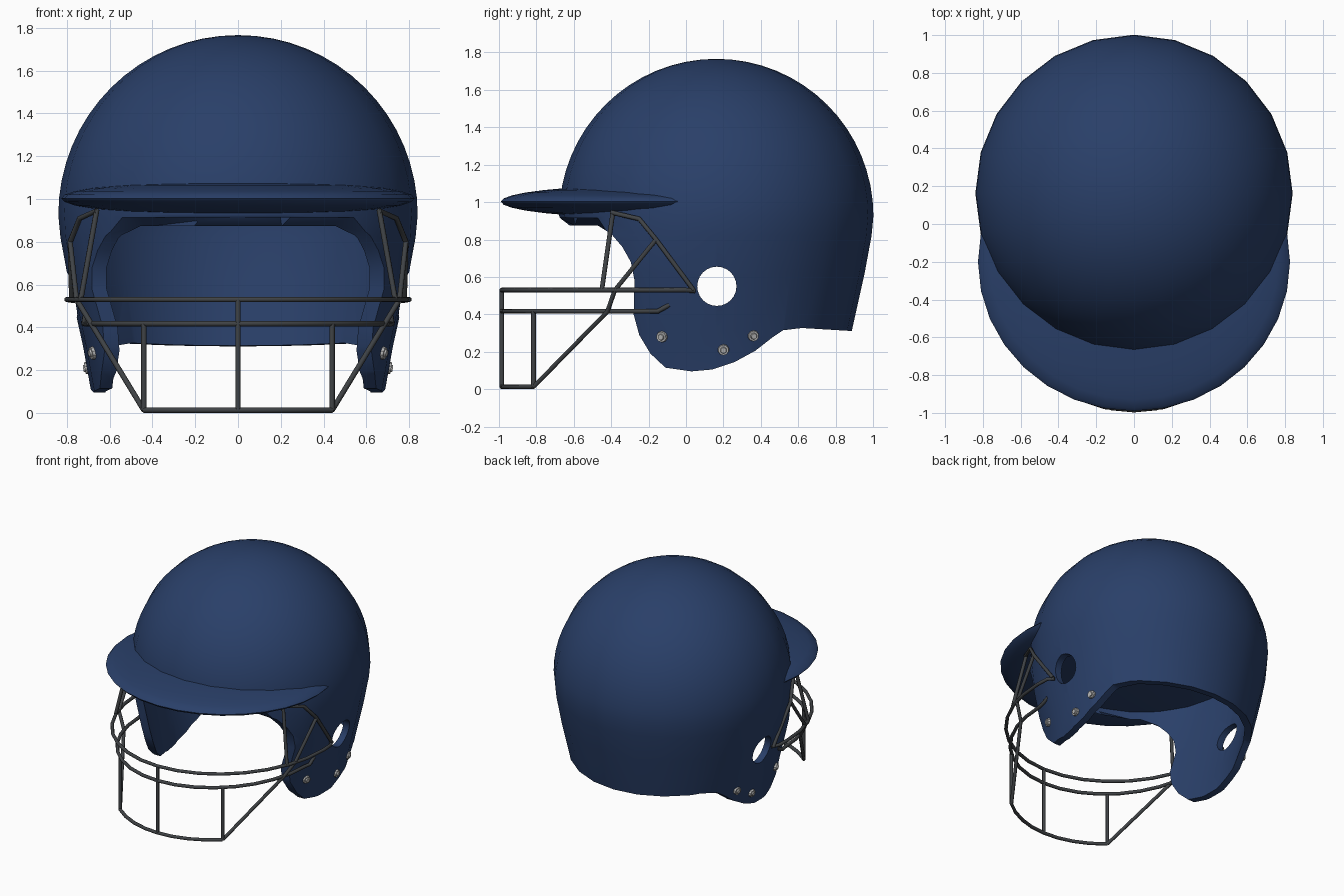
import bpy, bmesh, math
from mathutils import Vector, Matrix

if "Cube" in bpy.data.objects:
    bpy.data.objects.remove(bpy.data.objects["Cube"])

def material(name, rgb):
    m = bpy.data.materials.new(name)
    m.diffuse_color = (*rgb, 1)
    m.use_nodes = True
    m.node_tree.nodes["Principled BSDF"].inputs["Base Color"].default_value = m.diffuse_color
    return m

NAVY = material("navy_blue", (0.0225, 0.050, 0.140))
WIRE = material("dark_grey_wire", (0.050, 0.055, 0.06))
STEEL = material("steel", (0.46, 0.46, 0.46))
CY = 0.162          # shell axis in y
EQ = 0.926          # height of the widest ring
R = 0.84            # shell radius
THICK = 0.052       # shell wall

def to_object(name, bm, mat):
    bmesh.ops.recalc_face_normals(bm, faces=bm.faces)
    me = bpy.data.meshes.new(name)
    bm.to_mesh(me)
    bm.free()
    me.materials.append(mat)
    ob = bpy.data.objects.new(name, me)
    bpy.context.collection.objects.link(ob)
    return ob

def activate(ob):
    bpy.ops.object.select_all(action='DESELECT')
    ob.select_set(True)
    bpy.context.view_layer.objects.active = ob

def smooth(ob, deg=35):
    activate(ob)
    bpy.ops.object.shade_smooth_by_angle(angle=math.radians(deg))

def cut(ob, cutter):
    mod = ob.modifiers.new("cut", 'BOOLEAN')
    mod.operation, mod.solver, mod.object = 'DIFFERENCE', 'EXACT', cutter
    activate(ob)
    bpy.ops.object.modifier_apply(modifier=mod.name)
    bpy.data.objects.remove(cutter)

def flare(y, z):
    """Sideways scale that keeps the front of the ear flaps straighter."""
    t = min(max((CY - y) / 0.42, 0), 1)
    return 1 + 0.07 * t * t * min(max((0.92 - z) / 0.4, 0), 1)

def lathe(name, profile, mat):
    """Revolve a closed (radius, z) loop that starts and ends on the axis."""
    bm = bmesh.new()
    vs = [bm.verts.new((r, CY, z)) for r, z in profile]
    es = [bm.edges.new(p) for p in zip(vs, vs[1:])]
    bmesh.ops.spin(bm, geom=vs + es, cent=(0, CY, 0), axis=(0, 0, 1),
                   angle=math.tau, steps=24, use_duplicate=False)
    bmesh.ops.remove_doubles(bm, verts=bm.verts, dist=1e-4)
    return to_object(name, bm, mat)

SKIRT = [(0.83, 0.82), (0.793, 0.62), (0.724, 0.31), (0.676, 0.04)]

def dome(inset):
    """Half outline from crown to lower rim, moved inward by inset."""
    n = 16
    top = [((R - inset) * math.sin(i / n * math.pi / 2),
            EQ + (R - inset) * math.cos(i / n * math.pi / 2)) for i in range(n + 1)]
    return top + [(r - inset, z) for r, z in SKIRT]

# Shell: hollow dome with a tapering skirt
shell = lathe("helmet_shell", dome(0) + dome(THICK)[::-1], NAVY)

# Face opening, ear flaps and nape line, cut by one side outline
outline = [(-1.3, -0.3), (-1.3, 0.876), (-0.47, 0.874),
           (-0.40, 0.83), (-0.34, 0.76), (-0.295, 0.68), (-0.275, 0.58), (-0.28, 0.40),
           (-0.25, 0.29), (-0.19, 0.19), (-0.11, 0.115), (0.03, 0.095), (0.14, 0.105),
           (0.26, 0.145), (0.37, 0.205), (0.46, 0.275), (0.52, 0.315), (0.62, 0.327),
           (0.90, 0.31), (1.3, 0.31), (1.3, -0.3)]
bm = bmesh.new()
face = bm.faces.new([bm.verts.new((-1.2, y, z)) for y, z in outline])
ext = bmesh.ops.extrude_face_region(bm, geom=[face])
bmesh.ops.translate(bm, vec=(2.4, 0, 0),
                    verts=[g for g in ext["geom"] if isinstance(g, bmesh.types.BMVert)])
cut(shell, to_object("opening_cutter", bm, NAVY))

# Ear holes through both sides
bm = bmesh.new()
bmesh.ops.create_cone(bm, cap_ends=True, segments=24, radius1=0.105, radius2=0.105, depth=2.4,
                      matrix=Matrix.Translation((0, 0.165, 0.55)) @ Matrix.Rotation(math.pi / 2, 4, 'Y'))
cut(shell, to_object("ear_hole_cutter", bm, NAVY))
for v in shell.data.vertices:
    x, y, z = v.co
    v.co.x *= flare(y, z)
    # bevel the brow edge by lifting its outer side
    if y < -0.43 and 0.86 < z < 0.89 and math.hypot(x, y - CY) > R - THICK / 2:
        v.co.z += 0.04
smooth(shell)

# Brim: flattened ellipsoid running through the shell
bm = bmesh.new()
bmesh.ops.create_uvsphere(bm, u_segments=32, v_segments=16, radius=1,
                          matrix=Matrix.Translation((0, -0.2, 1.003)) @ Matrix.Diagonal((0.826, 0.79, 0.087, 1)))
brim = to_object("brim", bm, NAVY)
smooth(brim, 50)

# Face guard wires
def wire(name, pts):
    cu = bpy.data.curves.new(name, 'CURVE')
    cu.dimensions = '3D'
    cu.bevel_depth, cu.bevel_resolution, cu.use_fill_caps = 0.0125, 2, True
    sp = cu.splines.new('POLY')
    sp.points.add(len(pts) - 1)
    for p, co in zip(sp.points, pts):
        p.co = (*co, 1)
    cu.materials.append(WIRE)
    ob = bpy.data.objects.new(name, cu)
    bpy.context.collection.objects.link(ob)
    activate(ob)
    bpy.ops.object.convert(target='MESH')
    smooth(bpy.context.object, 50)

def arc(rx, ry, cy, z, half, n=16):
    """Front arc in plan, half = half-angle from straight ahead."""
    angles = [half * (2 * i / n - 1) for i in range(n + 1)]
    return [(rx * math.sin(a), cy - ry * math.cos(a), z) for a in angles]

def with_ends(mid, ends):
    left = [(-x, y, z) for x, y, z in reversed(ends)]
    return left + mid + ends

wire("upper_guard_bar", with_ends(arc(0.80, 0.885, -0.10, 0.53, math.pi / 2),
                                  [(0.795, 0.0, 0.53), (0.765, 0.045, 0.525)]))
wire("lower_guard_bar", with_ends(arc(0.71, 0.785, -0.20, 0.417, math.pi / 2),
                                  [(0.72, -0.15, 0.417), (0.715, -0.09, 0.45)]))
wire("bottom_guard_bar", arc(0.71, 0.785, -0.20, 0.0125, math.asin(0.44 / 0.71), 8))
wire("centre_guard_post", [(0, -0.985, 0.0125), (0, -0.985, 0.53)])
for s, side in ((-1, "left"), (1, "right")):
    def strut(name, pts):
        wire(side + "_" + name, [(s * x, y, z) for x, y, z in pts])
    strut("guard_post", [(0.44, -0.815, 0.0125), (0.44, -0.815, 0.417)])
    strut("brim_strut", [(0.735, -0.45, 0.53), (0.66, -0.39, 0.95)])
    strut("upper_brace", [(0.66, -0.40, 0.945), (0.74, -0.25, 0.91),
                          (0.785, -0.16, 0.80), (0.778, 0.04, 0.53)])
    strut("lower_brace", [(0.44, -0.815, 0.0125), (0.685, -0.42, 0.415),
                          (0.755, -0.38, 0.53), (0.785, -0.16, 0.80)])

    # Screws on the ear flap: washer plus low head
    for i, (y, z) in enumerate([(-0.13, 0.28), (0.20, 0.21), (0.36, 0.285)]):
        rad = 0.676 + (z - 0.04) * 0.178
        x = s * math.sqrt(rad ** 2 - (y - CY) ** 2) * flare(y, z)
        normal = Vector((x, (y - CY) * 0.85, -0.12)).normalized()
        frame = Matrix.Translation((x, y, z)) @ normal.to_track_quat('Z', 'Y').to_matrix().to_4x4()
        bm = bmesh.new()
        for r1, r2, d, h in ((0.032, 0.028, 0.024, -0.002), (0.019, 0.015, 0.010, 0.013)):
            bmesh.ops.create_cone(bm, cap_ends=True, segments=10, radius1=r1, radius2=r2, depth=d,
                                  matrix=frame @ Matrix.Translation((0, 0, h)))
        to_object(f"{side}_screw_{i + 1}", bm, STEEL)
